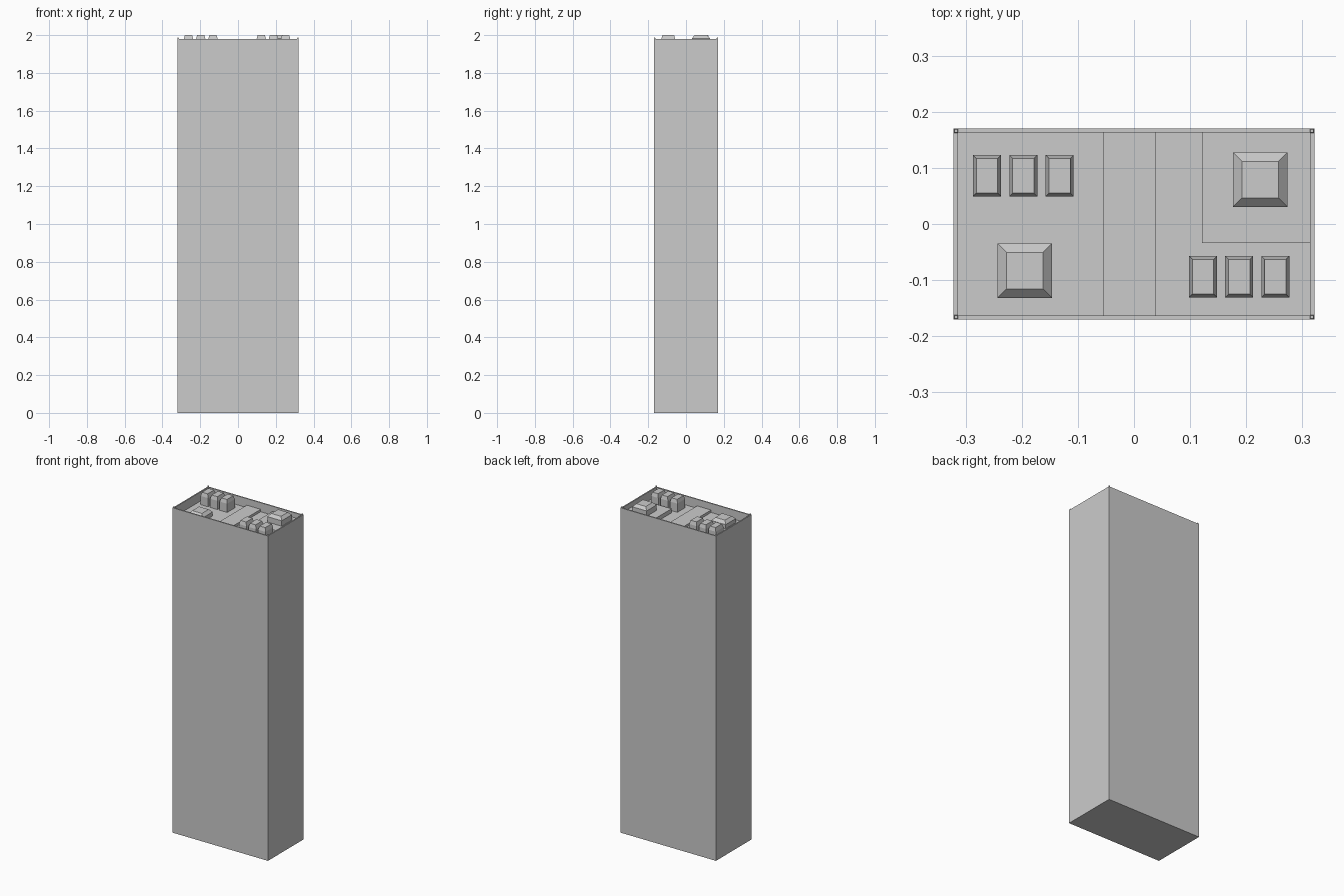
import bpy, bmesh

if "Cube" in bpy.data.objects:
    bpy.data.objects.remove(bpy.data.objects["Cube"])

HX, HY = 0.3215, 0.1705     # outer half sizes
IX, IY = 0.314, 0.163       # inside of parapet
RIM, ROOF = 1.98, 1.925     # parapet top, roof deck


def finish(name, bm):
    bmesh.ops.recalc_face_normals(bm, faces=bm.faces)
    me = bpy.data.meshes.new(name)
    bm.to_mesh(me)
    bm.free()
    ob = bpy.data.objects.new(name, me)
    bpy.context.collection.objects.link(ob)
    return ob


def stack(name, rings):
    """Closed solid through rectangles (x0, x1, y0, y1, z)."""
    bm = bmesh.new()
    loops = [[bm.verts.new(p) for p in ((a, c, z), (b, c, z), (b, d, z), (a, d, z))]
             for a, b, c, d, z in rings]
    for lo, hi in zip(loops, loops[1:]):
        for i in range(4):
            j = (i + 1) % 4
            bm.faces.new((lo[i], lo[j], hi[j], hi[i]))
    bm.faces.new(loops[0])
    bm.faces.new(loops[-1])
    return finish(name, bm)


def unit(name, cx, cy, w, d, base, shoulder, top, inset):
    """Roof unit: straight box with a tapered cap."""
    def ring(s, z):
        return (cx - w / 2 + s, cx + w / 2 - s, cy - d / 2 + s, cy + d / 2 - s, z)
    return stack(name, [ring(0, base), ring(0, shoulder), ring(inset, top)])


# Tower shaft with parapet and recessed roof deck
stack("tower", [(-HX, HX, -HY, HY, 0), (-HX, HX, -HY, HY, RIM),
                (-IX, IX, -IY, IY, RIM), (-IX, IX, -IY, IY, ROOF)])

# Small posts on the parapet corners
for sx in (-1, 1):
    for sy in (-1, 1):
        unit("corner_post", sx * 0.317, sy * 0.166, 0.007, 0.007, RIM - 0.01, RIM + 0.003, RIM + 0.007, 0.001)

# Raised roof strip and corner platform
stack("roof_strip", [(-0.055, 0.039, -IY, IY, ROOF - 0.01), (-0.055, 0.039, -IY, IY, ROOF + 0.015)])
stack("roof_platform", [(0.121, IX, -0.034, IY, ROOF - 0.01), (0.121, IX, -0.034, IY, ROOF + 0.025)])

# Rows of three small vents
for i in range(3):
    unit("back_vent", -0.262 + i * 0.0647, 0.086, 0.05, 0.074, ROOF - 0.005, 1.978, 2.0, 0.006)
    unit("front_vent", 0.123 + i * 0.0645, -0.094, 0.05, 0.074, ROOF - 0.005, 1.978, 2.0, 0.006)

# Two large square roof units
unit("low_roof_unit", -0.195, -0.083, 0.097, 0.097, ROOF - 0.005, ROOF + 0.025, ROOF + 0.042, 0.016)
unit("high_roof_unit", 0.225, 0.079, 0.097, 0.097, ROOF, 1.983, 2.0, 0.016)
